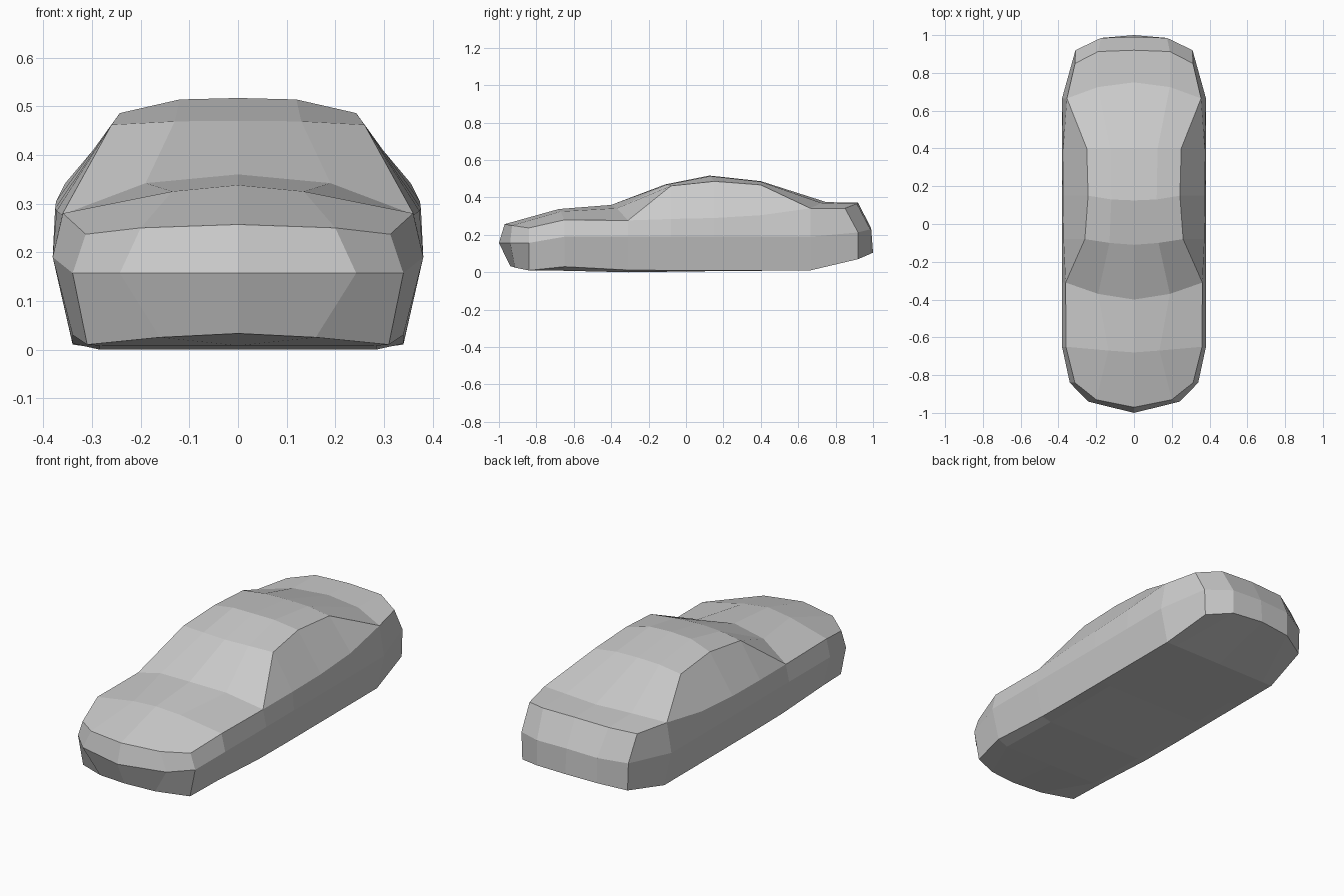
import bpy
import bmesh
from mathutils import Matrix

if "Cube" in bpy.data.objects:
    bpy.data.objects.remove(bpy.data.objects["Cube"])

# Upper body, front to back: centre, mid and edge points of each cross line
top = [
    [(0, -.68, .338), (.135, -.67, .325), (.36, -.65, .28)],    # bonnet crease
    [(0, -.40, .36), (.19, -.37, .342), (.362, -.31, .277)],    # windscreen base
    [(0, -.11, .47), (.13, -.10, .469), (.26, -.08, .462)],     # roof front
    [(0, .125, .517), (.12, .13, .514), (.243, .15, .486)],     # roof peak
    [(0, .40, .487), (.125, .40, .484), (.25, .40, .467)],      # roof rear
    [(0, .75, .375), (.19, .725, .37), (.355, .665, .342)],     # boot front
]
# Shoulder line under the side windows (meets the edge points elsewhere)
shoulder = {2: (.373, -.08, .285), 3: (.376, .15, .29), 4: (.374, .40, .305)}
# Sill height and underside height per cross line
sill_z = [.03, .012, .01, .01, .01, .01]
floor_z = [.008, 0, .003, .006, .008, .01]

# Nose and tail: upper, middle and lower lines
nose = [
    [(0, -.97, .257), (.20, -.93, .25), (.313, -.84, .237)],
    [(0, -1.0, .157), (.243, -.94, .157), (.34, -.84, .157)],
    [(0, -.94, .033), (.16, -.915, .025), (.31, -.84, .01)],
]
tail = [
    [(0, .92, .372), (.19, .913, .367), (.312, .85, .342)],
    [(0, .99, .235), (.175, .985, .23), (.31, .92, .213)],
    [(0, 1.0, .105), (.175, .985, .098), (.305, .92, .07)],
]


def end_rings(rows):
    """Outer ring of an end panel and the ring folded onto its middle line."""
    up, mid, low = rows
    ring = up + [up[2], mid[2]] + low[::-1]
    fold = mid + [mid[2], mid[2]] + mid[::-1]
    return fold, ring


def body_ring(i):
    c, m, e = top[i]
    y = e[1]
    belt = (.381, y, .19)
    sill = (.34, y, sill_z[i])
    return [c, m, e, shoulder.get(i, e), belt, sill,
            (.285, y, floor_z[i]), (0, y, floor_z[i])]


nose_fold, nose_ring = end_rings(nose)
tail_fold, tail_ring = end_rings(tail)
rings = ([nose_fold, nose_ring] + [body_ring(i) for i in range(len(top))]
         + [tail_ring, tail_fold])

# Loft one half, sharing points wherever lines meet
bm = bmesh.new()
verts = {}


def vert(p):
    if p not in verts:
        verts[p] = bm.verts.new(p)
    return verts[p]


for a, b in zip(rings, rings[1:]):
    for j in range(len(a) - 1):
        quad = list(dict.fromkeys(vert(p) for p in (a[j], b[j], b[j + 1], a[j + 1])))
        if len(quad) > 2:
            bm.faces.new(quad)

# Mirror to the other side
bmesh.ops.mirror(bm, geom=bm.verts[:] + bm.edges[:] + bm.faces[:],
                 matrix=Matrix.Identity(4), merge_dist=.0005, axis='X')
bmesh.ops.remove_doubles(bm, verts=bm.verts[:], dist=.0005)
bmesh.ops.recalc_face_normals(bm, faces=bm.faces[:])

# Car body object, flat shaded
mesh = bpy.data.meshes.new("car_body")
bm.to_mesh(mesh)
bm.free()
car_body = bpy.data.objects.new("car_body", mesh)
bpy.context.collection.objects.link(car_body)
